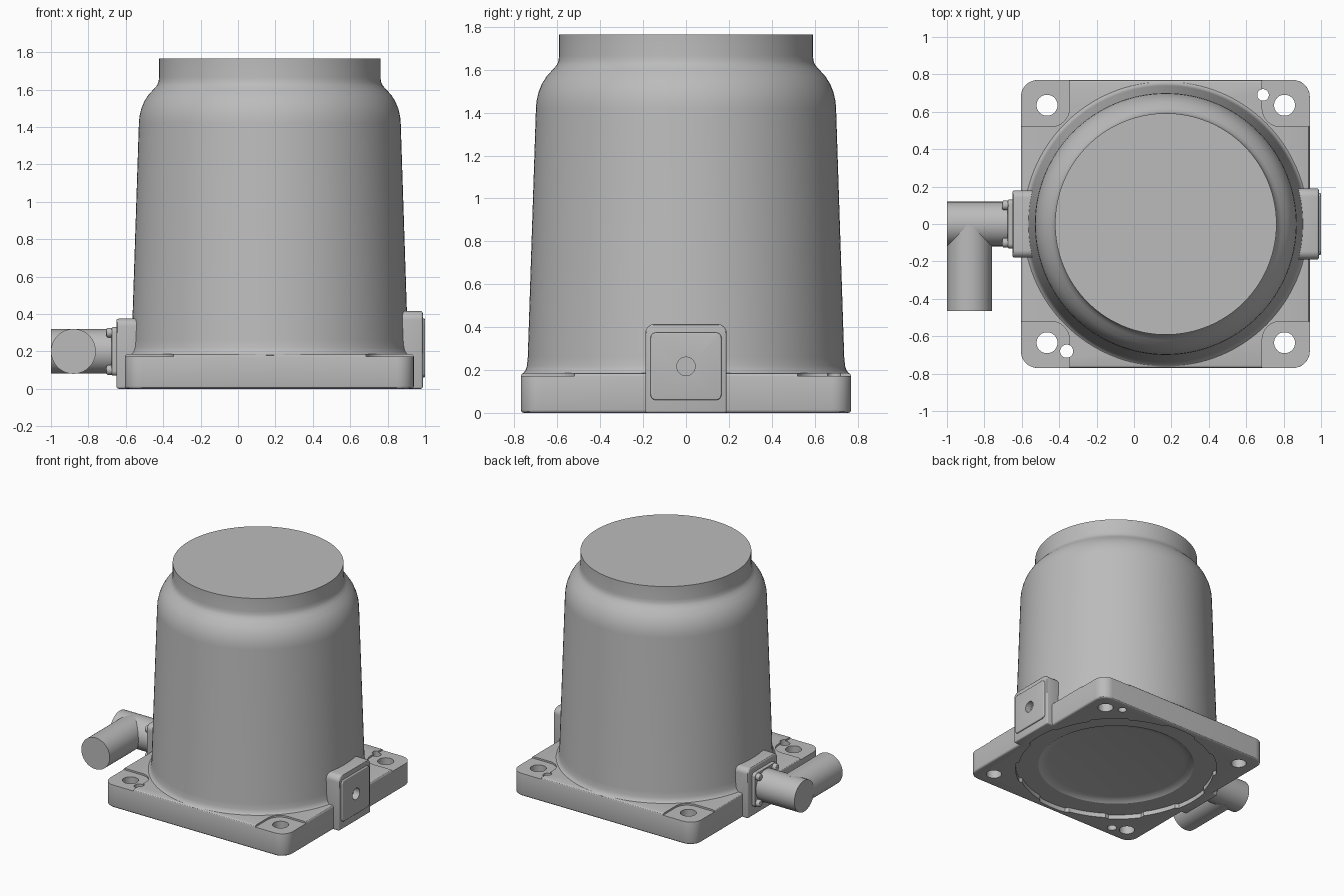
import bpy, bmesh, math
from mathutils import Matrix, Vector

if "Cube" in bpy.data.objects:
    bpy.data.objects.remove(bpy.data.objects["Cube"], do_unlink=True)

grey = bpy.data.materials.new("cast grey")
grey.use_nodes = True
colour = (0.5, 0.5, 0.5, 1)
grey.diffuse_color = colour
grey.node_tree.nodes["Principled BSDF"].inputs["Base Color"].default_value = colour

CX = 0.17            # axis of the round housing
TUBE_Z = 0.2


def add(name, bm, bevel=0, cutter=False):
    """Turn a bmesh into a smooth shaded object, with an optional edge bevel."""
    bmesh.ops.recalc_face_normals(bm, faces=bm.faces)
    mesh = bpy.data.meshes.new(name)
    bm.to_mesh(mesh)
    bm.free()
    mesh.materials.append(grey)
    ob = bpy.data.objects.new(name, mesh)
    bpy.context.collection.objects.link(ob)
    bpy.context.view_layer.objects.active = ob
    for other in bpy.context.selected_objects:
        other.select_set(False)
    ob.select_set(True)
    if bevel:
        mod = ob.modifiers.new("edge bevel", "BEVEL")
        mod.width, mod.segments, mod.limit_method = bevel, 3, "ANGLE"
        mod.angle_limit = math.radians(40)
        bpy.ops.object.modifier_apply(modifier=mod.name)
    if cutter:
        ob.hide_render = True
        ob.hide_set(True)
    else:
        bpy.ops.object.shade_smooth_by_angle(angle=math.radians(30))
    return ob


def cut(ob, cutters):
    """Subtract cutters and keep the sharp edges sharp."""
    bpy.context.view_layer.objects.active = ob
    for c in cutters:
        mod = ob.modifiers.new("cut", "BOOLEAN")
        mod.operation, mod.solver, mod.object = "DIFFERENCE", "EXACT", c
        bpy.ops.object.modifier_apply(modifier=mod.name)
    for other in bpy.context.selected_objects:
        other.select_set(False)
    ob.select_set(True)
    bpy.ops.object.shade_smooth_by_angle(angle=math.radians(30))


def rounded(u0, u1, v0, v1, r_low, r_high, n=8):
    """Rectangle outline with its own radius for the lower and upper corners."""
    pts = []
    for u, v, r, start in ((u1, v1, r_high, 0), (u0, v1, r_high, 1),
                           (u0, v0, r_low, 2), (u1, v0, r_low, 3)):
        su, sv = (1 if u == u1 else -1), (1 if v == v1 else -1)
        for i in range(n + 1 if r else 1):
            a = (start + i / n) * math.pi / 2
            pts.append((u - su * r + r * math.cos(a), v - sv * r + r * math.sin(a)))
    return pts


def prism(outline, lo, hi, axis="Z"):
    """Extrude an outline along Z, or a (y, z) outline along X."""
    bm = bmesh.new()
    place = (lambda u, v, h: (u, v, h)) if axis == "Z" else (lambda u, v, h: (h, u, v))
    face = bm.faces.new([bm.verts.new(place(u, v, lo)) for u, v in outline])
    new = bmesh.ops.extrude_face_region(bm, geom=[face])["geom"]
    bmesh.ops.translate(bm, vec=place(0, 0, hi - lo),
                        verts=[g for g in new if isinstance(g, bmesh.types.BMVert)])
    return bm


def lathe(profile, centre=(CX, 0, 0), steps=128):
    """Revolve (radius, height) points around Z and cap both ends."""
    bm = bmesh.new()
    turn = [2 * math.pi * i / steps for i in range(steps)]
    rings = [[bm.verts.new((r * math.cos(a), r * math.sin(a), z)) for a in turn]
             for r, z in profile]
    for a, b in zip(rings, rings[1:]):
        for i in range(steps):
            j = (i + 1) % steps
            bm.faces.new((a[i], a[j], b[j], b[i]))
    bm.faces.new(rings[0])
    bm.faces.new(rings[-1])
    bmesh.ops.translate(bm, vec=centre, verts=bm.verts)
    return bm


def rod(start, end, radius, steps=48):
    """Cylinder between two points."""
    start, end = Vector(start), Vector(end)
    line = end - start
    bm = bmesh.new()
    mat = Matrix.Translation((start + end) / 2) @ line.to_track_quat("Z", "Y").to_matrix().to_4x4()
    bmesh.ops.create_cone(bm, cap_ends=True, segments=steps, radius1=radius,
                          radius2=radius, depth=line.length, matrix=mat)
    return bm


# Underside recess with a lobed rim, and a shallow round dish inside it
rim = []
for i in range(192):
    a = 2 * math.pi * i / 192
    r = 0.735 if math.cos(8 * a) > 0 else 0.715
    rim.append((CX + r * math.cos(a), r * math.sin(a)))
recess = add("recess_cutter", prism(rim, -0.1, 0.035), cutter=True)
dish = add("dish_cutter", lathe([(0.57, 0.0), (0.57, 0.035), (0.555, 0.045),
                                 (0.53, 0.055), (0.5, 0.06)]), cutter=True)

# Mounting plate with corner pockets and bolt holes
plate = add("base_plate", prism(rounded(-0.605, 0.94, -0.77, 0.77, 0.09, 0.09), 0, 0.185), 0.014)
cutters = [recess, dish]
for sx in (-1, 1):
    for sy in (-1, 1):
        xs = sorted((CX + sx * 0.515, CX + sx * 0.98))
        ys = sorted((sy * 0.52, sy * 0.98))
        cutters.append(add("pocket_cutter", prism(rounded(*xs, *ys, 0.1, 0.1), 0.172, 0.3), cutter=True))
        x, y = CX + sx * 0.635, sy * 0.635
        cutters.append(add("bolt_hole_cutter", rod((x, y, -0.1), (x, y, 0.4), 0.056), cutter=True))
for x, y, r in ((0.69, 0.69, 0.031), (-0.36, -0.68, 0.035)):
    cutters.append(add("dowel_hole_cutter", rod((x, y, -0.1), (x, y, 0.4), r), cutter=True))
cut(plate, cutters)

# Tapered housing with a root fillet, rounded shoulder and neck
add("housing", lathe([(0.70, 0.1), (0.768, 0.18), (0.758, 0.187), (0.748, 0.2), (0.742, 0.22),
                      (0.738, 0.26), (0.70, 1.42), (0.697, 1.455), (0.688, 1.495),
                      (0.672, 1.535), (0.65, 1.57), (0.62, 1.603), (0.603, 1.622),
                      (0.595, 1.64), (0.592, 1.665), (0.592, 1.765)]))

# Side pad with raised cover and blind hole
pad = add("left_pad", prism(rounded(-0.19, 0.19, 0, 0.415, 0, 0.045), 0.85, 0.988, "X"), 0.01)
cover = add("left_pad_cover", prism(rounded(-0.165, 0.165, 0.06, 0.375, 0.025, 0.025), 0.97, 1.0, "X"), 0.006)
hole = add("cover_hole_cutter", rod((0.95, 0, 0.217), (1.1, 0, 0.217), 0.043), cutter=True)
cut(pad, [recess, hole])
cut(cover, [hole])

# Opposite pad carrying the connector
pad = add("right_pad", prism(rounded(-0.18, 0.18, 0, 0.375, 0, 0.04), -0.65, -0.5, "X"), 0.012)
cut(pad, [recess])
add("connector_flange", prism(rounded(-0.13, 0.13, 0.07, 0.33, 0.025, 0.025), -0.675, -0.64, "X"), 0.006)
for y in (-0.1, 0.1):
    for z in (-0.1, 0.1):
        add("flange_screw", rod((-0.66, y, TUBE_Z + z), (-0.705, y, TUBE_Z + z), 0.026, 20), 0.012)

# Connector body and its side outlet
add("connector_tube", rod((-0.66, 0, TUBE_Z), (-1.0, 0, TUBE_Z), 0.119, 64))
add("connector_outlet", rod((-0.88, 0, TUBE_Z), (-0.88, -0.465, TUBE_Z), 0.12, 64))
